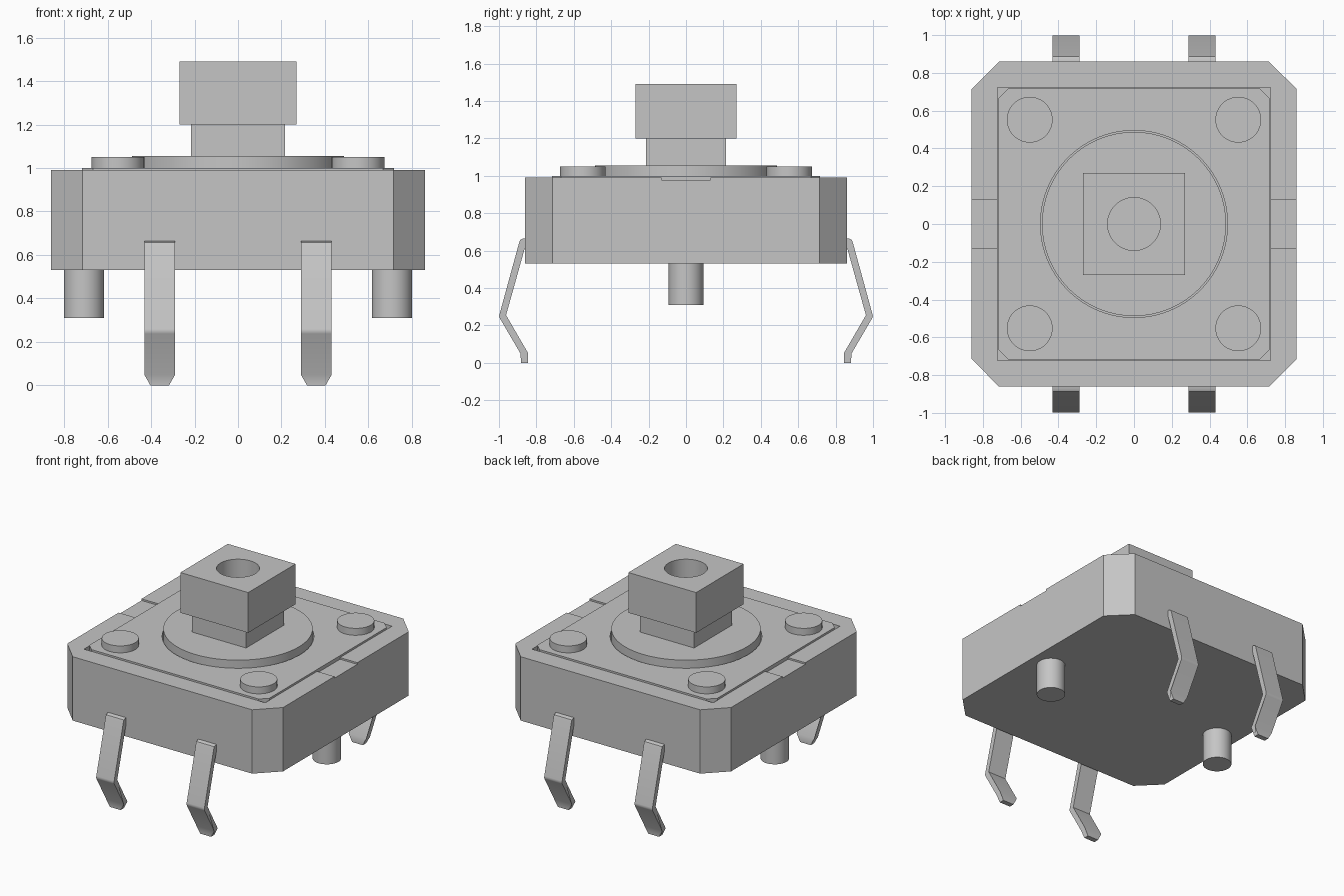
import bpy
import bmesh

cube = bpy.data.objects.get("Cube")
if cube:
    bpy.data.objects.remove(cube, do_unlink=True)

grey = bpy.data.materials.new("plain grey")
grey.use_nodes = True
COLOUR = (0.56, 0.56, 0.56, 1)
grey.diffuse_color = COLOUR
grey.node_tree.nodes["Principled BSDF"].inputs["Base Color"].default_value = COLOUR


def finish(name, bm):
    bmesh.ops.recalc_face_normals(bm, faces=bm.faces)
    mesh = bpy.data.meshes.new(name)
    bm.to_mesh(mesh)
    bm.free()
    mesh.materials.append(grey)
    obj = bpy.data.objects.new(name, mesh)
    bpy.context.collection.objects.link(obj)
    return obj


def activate(obj):
    bpy.ops.object.select_all(action='DESELECT')
    obj.select_set(True)
    bpy.context.view_layer.objects.active = obj


def smooth(obj):
    activate(obj)
    bpy.ops.object.shade_smooth_by_angle(angle=0.6)


def extruded(name, points, vector):
    bm = bmesh.new()
    face = bm.faces.new([bm.verts.new(p) for p in points])
    new = bmesh.ops.extrude_face_region(bm, geom=[face])["geom"]
    verts = [v for v in new if isinstance(v, bmesh.types.BMVert)]
    bmesh.ops.translate(bm, verts=verts, vec=vector)
    return finish(name, bm)


def block(name, hx, hy, z0, z1, cx=0, chamfer=0):
    c = chamfer
    if c:
        points = [(hx, hy - c), (hx - c, hy), (c - hx, hy), (-hx, hy - c),
                  (-hx, c - hy), (c - hx, -hy), (hx - c, -hy), (hx, c - hy)]
    else:
        points = [(hx, hy), (-hx, hy), (-hx, -hy), (hx, -hy)]
    return extruded(name, [(x + cx, y, z0) for x, y in points], (0, 0, z1 - z0))


def cylinder(name, radius, z0, z1, x=0, y=0, sides=48):
    bm = bmesh.new()
    bmesh.ops.create_cone(bm, cap_ends=True, segments=sides, radius1=radius,
                          radius2=radius, depth=z1 - z0)
    bmesh.ops.translate(bm, verts=bm.verts, vec=(x, y, (z0 + z1) / 2))
    obj = finish(name, bm)
    smooth(obj)
    return obj


def cut(obj, cutter):
    cutter.hide_render = True
    mod = obj.modifiers.new("cut", 'BOOLEAN')
    mod.operation = 'DIFFERENCE'
    mod.solver = 'EXACT'
    mod.object = cutter
    activate(obj)
    bpy.ops.object.modifier_apply(modifier=mod.name)
    bpy.data.objects.remove(cutter, do_unlink=True)


# Housing with a square pocket and a shallow notch on each side
FLOOR = 0.9
housing = block("housing", 0.86, 0.86, 0.53, 0.99, chamfer=0.145)
cut(housing, block("pocket_cutter", 0.722, 0.722, FLOOR, 1.1))
for side in (-1, 1):
    cut(housing, block("notch_cutter", 0.1, 0.13, 0.978, 1.1, cx=side * 0.8))

# Cover plate with a round opening, and the disc inside it
cover = block("cover_plate", 0.717, 0.717, FLOOR, 1.0, chamfer=0.05)
cut(cover, cylinder("opening_cutter", 0.495, 0.8, 1.1, sides=96))
smooth(cover)
cylinder("plunger_disc", 0.487, FLOOR, 1.055, sides=96)

# Square stem and cap with a round hole
block("plunger_stem", 0.215, 0.215, 1.05, 1.2)
cap = block("plunger_cap", 0.27, 0.27, 1.2, 1.49)
cut(cap, cylinder("cap_hole_cutter", 0.14, 1.24, 1.6))
smooth(cap)

# Corner studs and locating pegs
for sx in (-1, 1):
    side = "left" if sx > 0 else "right"
    for sy in (-1, 1):
        end = "front" if sy < 0 else "back"
        cylinder(f"{end}_{side}_stud", 0.121, 0.99, 1.05, sx * 0.552, sy * 0.552)
    cylinder(f"{side}_peg", 0.093, 0.31, 0.54, sx * 0.708)

# Bent pins with tapered tips
PIN = [(0.84, 0.665), (0.872, 0.665), (0.886, 0.658), (0.893, 0.64),
       (0.997, 0.26), (0.999, 0.25), (0.995, 0.238), (0.885, 0.05), (0.882, 0),
       (0.846, 0), (0.846, 0.055), (0.962, 0.255), (0.86, 0.62), (0.84, 0.62)]
for sx in (-1, 1):
    for sy in (-1, 1):
        name = ("front" if sy < 0 else "back") + ("_left" if sx > 0 else "_right") + "_pin"
        centre = sx * 0.36
        pin = extruded(name, [(centre - 0.071, sy * y, z) for y, z in PIN], (0.142, 0, 0))
        for v in pin.data.vertices:
            if v.co.z < 0.01:
                v.co.x = centre + (v.co.x - centre) * 0.6
        smooth(pin)
